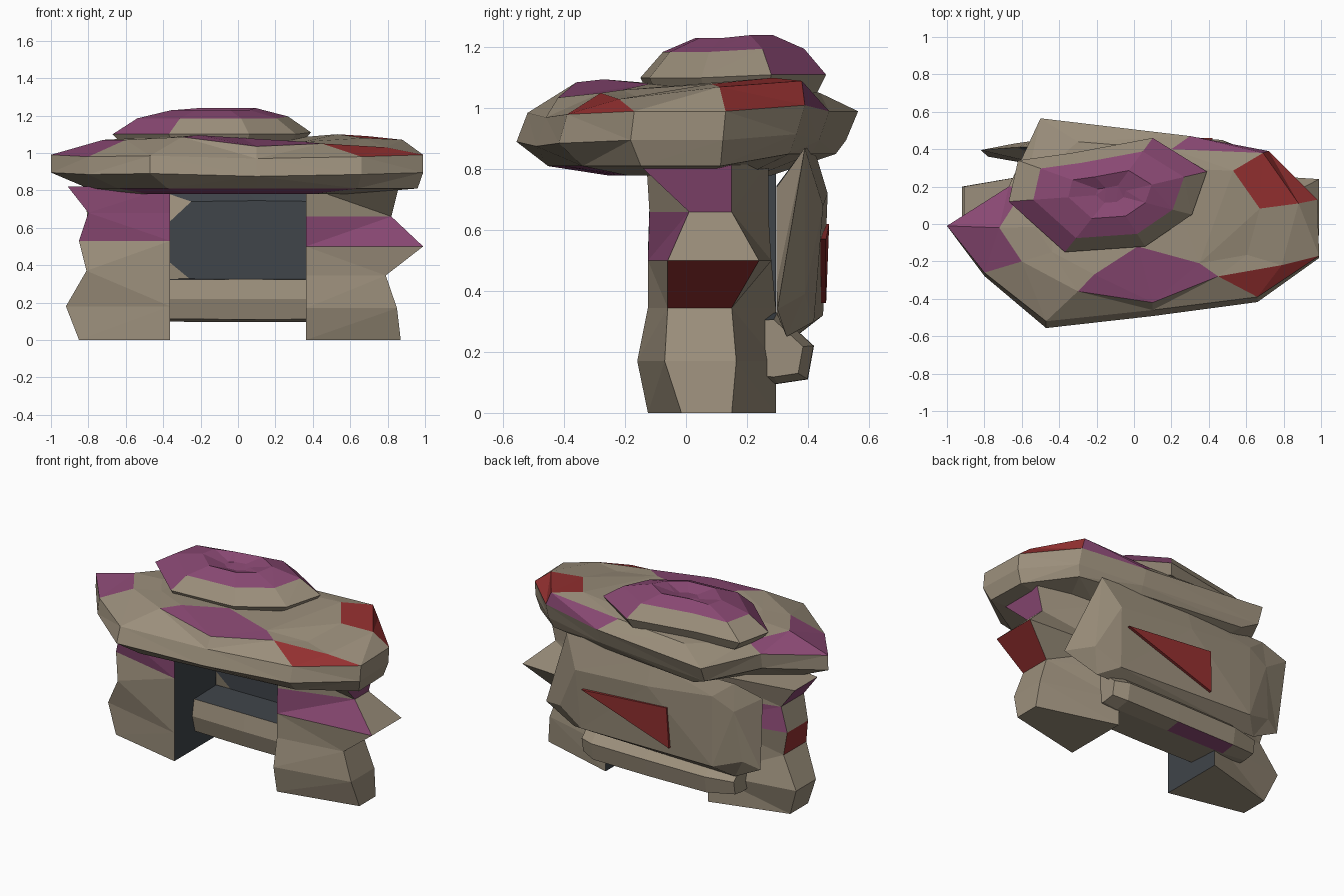
import bpy, bmesh
from mathutils import Vector


def material(name, rgb):
    m = bpy.data.materials.new(name)
    m.diffuse_color = (*rgb, 1)
    return m


STONE, PURPLE, RED, DARK = range(4)
MATS = [material("stone", (0.33, 0.275, 0.2)), material("purple", (0.25, 0.065, 0.17)),
        material("red", (0.30, 0.03, 0.03)), material("dark_lining", (0.05, 0.058, 0.068))]


def loft(name, rings, paint=None, start=STONE, end=STONE):
    """Join rings of points into a faceted block; paint maps (band, side) to a colour."""
    paint = paint or {}
    bm = bmesh.new()
    rows = [[bm.verts.new(p) for p in r] for r in rings]
    n = len(rows[0])
    for b in range(len(rows) - 1):
        for i in range(n):
            j = (i + 1) % n
            f = bm.faces.new((rows[b][i], rows[b][j], rows[b + 1][j], rows[b + 1][i]))
            f.material_index = paint.get((b, i), STONE)
    bm.faces.new(rows[0][::-1]).material_index = start
    bm.faces.new(rows[-1]).material_index = end
    bmesh.ops.recalc_face_normals(bm, faces=bm.faces)
    bmesh.ops.triangulate(bm, faces=bm.faces)
    me = bpy.data.meshes.new(name)
    bm.to_mesh(me)
    bm.free()
    for m in MATS:
        me.materials.append(m)
    ob = bpy.data.objects.new(name, me)
    bpy.context.collection.objects.link(ob)
    return ob


def scaled(ring, centre, s, dz):
    """Shrink a ring about a centre in plan and shift it in height."""
    return [(centre[0] + (p[0] - centre[0]) * s, centre[1] + (p[1] - centre[1]) * s, p[2] + dz)
            for p in ring]


# Side pillars: level = z, outer x, inner front y, outer front y, outer back y, inner back y
def pillar(name, side, levels, paint):
    xi = 0.363 * side
    rings = [[(xi, f, z), (xo * side, fo, z), (xo * side, bo, z), (xi, b, z)]
             for z, xo, f, fo, bo, b in levels]
    paint.update({(k, 3): DARK for k in range(len(levels) - 1)})
    loft(name, rings, paint)


pillar("right_pillar", 1, [
    (0.00, 0.87, -0.125, -0.015, 0.15, 0.295), (0.17, 0.85, -0.16, -0.07, 0.165, 0.295),
    (0.345, 0.79, -0.125, -0.06, 0.15, 0.295), (0.50, 0.99, -0.125, -0.06, 0.24, 0.28),
    (0.66, 0.82, -0.12, 0.01, 0.15, 0.27), (0.82, 0.86, -0.13, -0.16, 0.15, 0.27)],
    {(2, 1): RED, (3, 0): PURPLE, (4, 1): PURPLE})
pillar("left_pillar", -1, [
    (0.00, 0.85, -0.125, -0.02, 0.16, 0.295), (0.18, 0.92, -0.125, 0.0, 0.20, 0.295),
    (0.37, 0.81, -0.125, -0.06, 0.17, 0.295), (0.53, 0.85, -0.125, -0.02, 0.19, 0.295),
    (0.68, 0.80, -0.12, -0.05, 0.18, 0.295), (0.82, 0.91, -0.13, -0.03, 0.20, 0.295)],
    {(2, 1): RED, (3, 0): PURPLE, (3, 2): PURPLE, (4, 0): PURPLE, (4, 1): PURPLE})

# Overhanging top slab
rim = [(-1, -0.01, 0.99), (-0.8, -0.26, 0.98), (-0.47, -0.52, 0.985), (0.1, -0.46, 0.97),
       (0.66, -0.39, 0.98), (0.99, -0.17, 0.99), (0.98, 0.13, 0.99), (0.72, 0.39, 1.01),
       (0.3, 0.47, 0.99), (-0.5, 0.565, 0.99), (-0.67, 0.2, 0.99)]
top = [(-0.72, -0.02, 1.07), (-0.6, -0.2, 1.07), (-0.3, -0.36, 1.085), (0.1, -0.42, 1.035),
       (0.45, -0.28, 1.05), (0.79, -0.22, 1.03), (0.88, 0.11, 1.07), (0.69, 0.38, 1.09),
       (0.2, 0.4, 1.06), (-0.3, 0.44, 1.05), (-0.58, 0.2, 1.05)]
low = [(x, y * (1.07 if y < 0 else 0.93), z - 0.095) for x, y, z in rim]
foot = [(x * (0.8 if x < 0 else 0.97), y * 0.87, 0.81 if y < 0.3 else 0.85) for x, y, z in rim]
under = [(x * 0.6, y * 0.5, 0.78) for x, y, z in rim]
crown = scaled(top, (0.05, 0), 0.75, 0.01)
crown[3] = (0.02, -0.12, 1.08)
loft("top_slab", [under, foot, low, rim, top, crown],
     {(0, 1): PURPLE, (0, 2): PURPLE, (0, 3): PURPLE, (3, 0): PURPLE, (3, 10): PURPLE,
      (3, 6): RED, (3, 4): RED, (3, 7): PURPLE, (4, 2): PURPLE, (4, 3): PURPLE, (4, 6): RED})

# Cap stone on the slab
cap_rim = [(-0.67, 0.12, 1.10), (-0.37, -0.15, 1.10), (0.06, -0.12, 1.10), (0.31, 0.05, 1.10),
           (0.39, 0.28, 1.11), (0.1, 0.46, 1.11), (-0.33, 0.38, 1.11), (-0.62, 0.34, 1.10)]
c = (-0.12, 0.16)
shoulder = scaled(cap_rim, c, 0.76, 0.085)
dome = scaled(cap_rim, c, 0.42, 0.13)
dip = scaled(cap_rim, c, 0.15, 0.10)
loft("cap_stone", [scaled(cap_rim, c, 0.9, -0.06), cap_rim, shoulder, dome, dip],
     {**{(b, i): PURPLE for b in (2, 3) for i in range(8)},
      (1, 0): PURPLE, (1, 4): PURPLE}, end=PURPLE)

# Rear slab closing the opening: (x, y, z) outline between a dark front and a faceted back
outline = [(0.57, 0.39, 0.87), (0.78, 0.30, 0.34), (0.56, 0.33, 0.25), (-0.6, 0.36, 0.25),
           (-0.78, 0.36, 0.34), (-0.82, 0.395, 0.82), (-0.63, 0.41, 0.87), (-0.05, 0.42, 0.87)]
inner = [(0.46, 0.74), (0.58, 0.42), (0.48, 0.33), (-0.25, 0.32), (-0.42, 0.46),
         (-0.40, 0.60), (-0.25, 0.74), (0.1, 0.745)]
rear = [(0.47, 0.45, 0.68), (0.62, 0.39, 0.39), (0.45, 0.42, 0.30), (-0.5, 0.45, 0.32),
        (-0.68, 0.40, 0.38), (-0.64, 0.43, 0.70), (-0.5, 0.45, 0.77), (-0.05, 0.465, 0.72)]
loft("rear_slab", [[(x, 0.297, z) for x, z in inner], outline, rear],
     {(0, 6): DARK, (0, 7): DARK}, start=DARK)

# Red flake on the rear slab
loft("rear_flake", [[(0.42, y, 0.57), (-0.19, y + 0.01, 0.62), (-0.2, y, 0.36)]
                    for y in (0.43, 0.46)],
     {(0, i): RED for i in range(3)}, start=RED, end=RED)

# Low sill beam, lofted along x from (y, z) sections
section = [(0.07, 0.325), (0.05, 0.22), (0.08, 0.11), (0.30, 0.095),
           (0.40, 0.11), (0.42, 0.22), (0.30, 0.33)]
mid = Vector((0.24, 0.21))


def sill_ring(x, s):
    return [(x, mid.x + (y - mid.x) * s, mid.y + (z - mid.y) * s) for y, z in section]


loft("sill_beam", [sill_ring(-0.6, 0.75), sill_ring(-0.42, 0.97), sill_ring(0.0, 1.0),
                   sill_ring(0.38, 0.99), sill_ring(0.47, 0.8)],
     {**{(b, 6): DARK for b in range(4)}, (1, 3): PURPLE})
